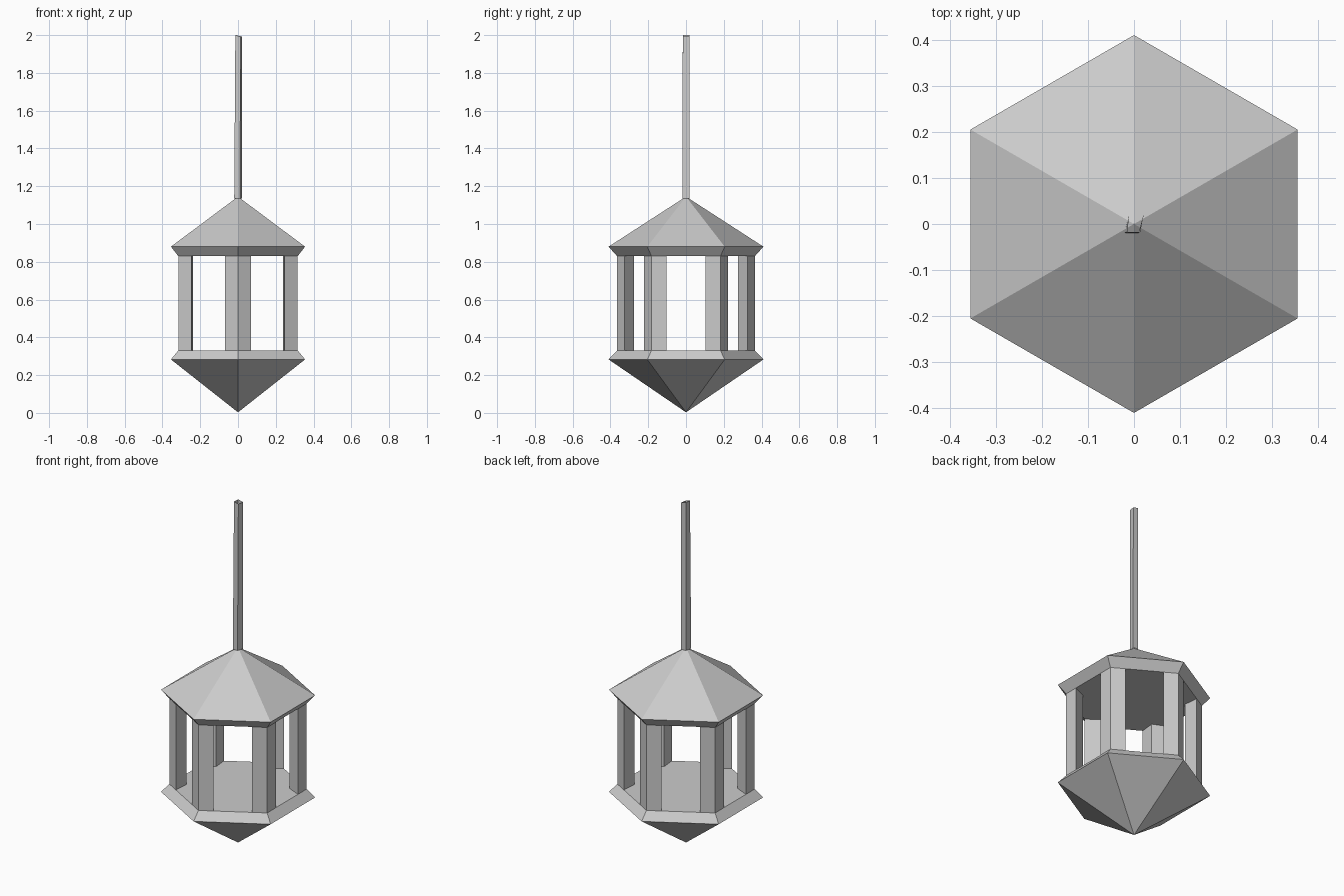
import bpy
from math import sin, cos, radians
from mathutils import Vector

if "Cube" in bpy.data.objects:
    bpy.data.objects.remove(bpy.data.objects["Cube"])


def make(name, verts, faces):
    mesh = bpy.data.meshes.new(name)
    mesh.from_pydata(verts, [], faces)
    mesh.update()
    obj = bpy.data.objects.new(name, mesh)
    bpy.context.collection.objects.link(obj)
    return obj


def corner(i, r, z=0.0):
    # hexagon corner, with points on the y axis
    a = radians(90 + 60 * i)
    return Vector((r * cos(a), r * sin(a), z))


def hex_shell(name, tip_z, rim_z, flat_z, up):
    # pyramid, bevelled rim and flat hexagonal face
    verts = [corner(i, 0.41, rim_z) for i in range(6)]
    verts += [corner(i, 0.365, flat_z) for i in range(6)]
    verts.append(Vector((0, 0, tip_z)))
    faces = []
    for i in range(6):
        j = (i + 1) % 6
        faces += [(i, j, 12), (6 + i, 6 + j, j, i)]
    faces.append(tuple(range(11, 5, -1)))
    if not up:
        faces = [f[::-1] for f in faces]
    return make(name, verts, faces)


def prism(name, bottom, top, capped):
    n = len(bottom)
    faces = [(i, (i + 1) % n, n + (i + 1) % n, n + i) for i in range(n)]
    if capped:
        faces += [tuple(range(n - 1, -1, -1)), tuple(range(n, 2 * n))]
    return make(name, bottom + top, faces)


# Pointed base with floor, and roof with flat ceiling
hex_shell("base", 0.003, 0.283, 0.33, False)
hex_shell("roof", 1.145, 0.88, 0.83, True)

# Kite-section posts at the six corners
for i in range(6):
    c = corner(i, 0.365)
    nxt = c.lerp(corner(i + 1, 0.365), 0.08 / 0.365)
    prv = c.lerp(corner(i - 1, 0.365), 0.08 / 0.365)
    section = [c, nxt, corner(i, 0.275), prv]
    prism(f"post_{i + 1}",
          [p + Vector((0, 0, 0.33)) for p in section],
          [p + Vector((0, 0, 0.83)) for p in section], True)

# Thin, slightly skewed hanging rod, open at the ends
low = [(-0.02, -0.019), (0.010, -0.019), (0.021, 0.018), (-0.011, 0.018)]
high = [(-0.014, -0.017), (0.014, -0.017), (0.020, 0.018), (-0.011, 0.018)]
heights = [2.0, 1.992, 1.992, 2.0]
prism("hanging_rod",
      [Vector((x, y, 1.135)) for x, y in low],
      [Vector((x, y, z)) for (x, y), z in zip(high, heights)], False)
